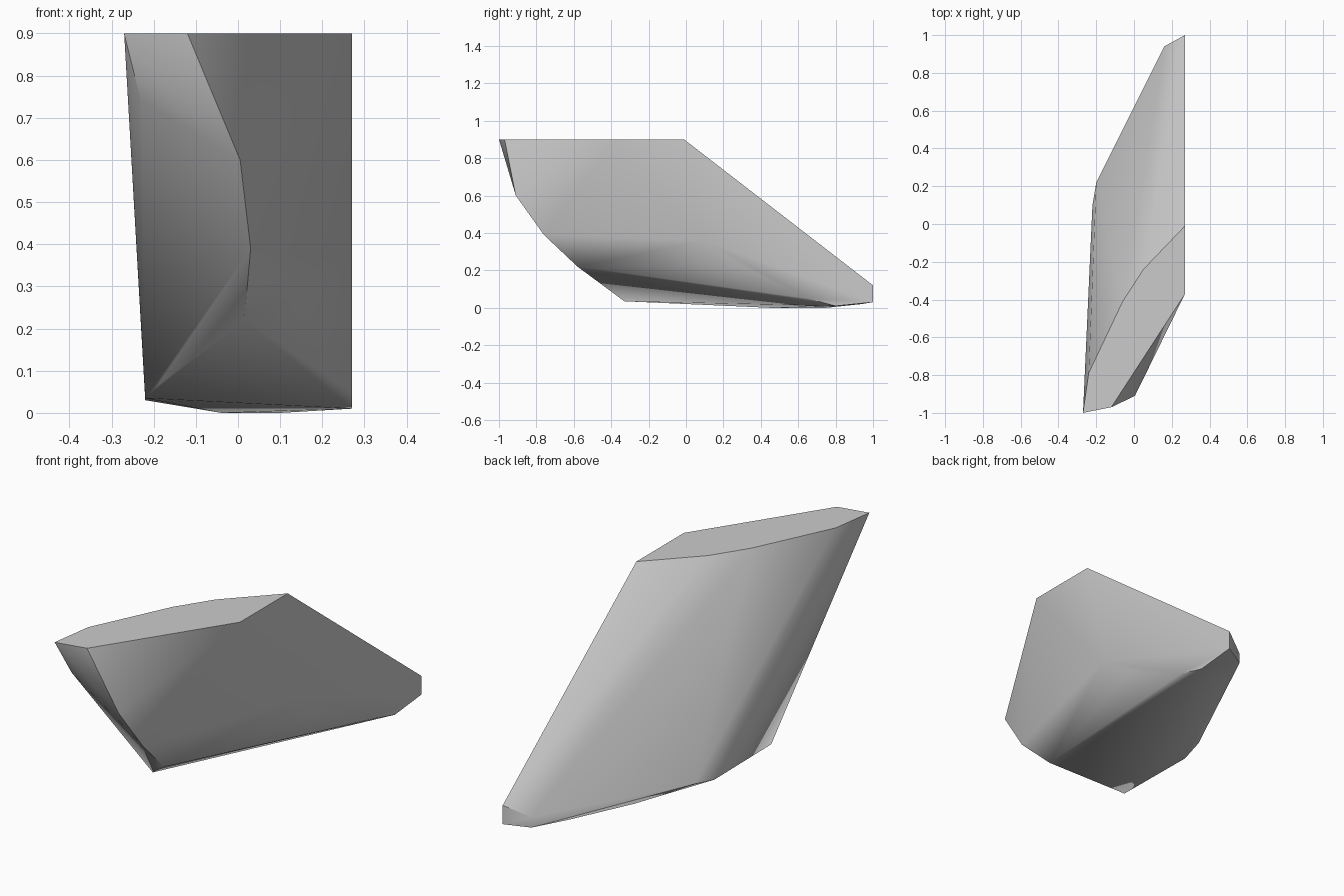
import bpy
import bmesh
from math import radians

default_cube = bpy.data.objects.get("Cube")
if default_cube:
    bpy.data.objects.remove(default_cube, do_unlink=True)

SIDE = 0.27      # plane of the flat side wall
TOP = 0.9        # plane of the flat cap


def make_material(name, colour):
    material = bpy.data.materials.new(name)
    material.use_nodes = True
    material.diffuse_color = colour
    shader = next(n for n in material.node_tree.nodes if n.type == 'BSDF_PRINCIPLED')
    shader.inputs["Base Color"].default_value = colour
    shader.inputs["Roughness"].default_value = 0.8
    return material


def hull_object(name, points, material, smooth_angle):
    """Skin a convex solid over the outline points and smooth its soft edges."""
    mesh = bpy.data.meshes.new(name)
    bm = bmesh.new()
    for point in points:
        bm.verts.new(point)
    bmesh.ops.convex_hull(bm, input=bm.verts[:])
    loose = [v for v in bm.verts if not v.link_faces]
    bmesh.ops.delete(bm, geom=loose, context='VERTS')
    # Merge coplanar triangles of the cap and the side wall
    bmesh.ops.dissolve_limit(bm, angle_limit=radians(1),
                             verts=bm.verts[:], edges=bm.edges[:])
    bmesh.ops.recalc_face_normals(bm, faces=bm.faces[:])
    bm.to_mesh(mesh)
    bm.free()
    mesh.materials.append(material)
    obj = bpy.data.objects.new(name, mesh)
    bpy.context.collection.objects.link(obj)
    bpy.ops.object.select_all(action='DESELECT')
    obj.select_set(True)
    bpy.context.view_layer.objects.active = obj
    bpy.ops.object.shade_smooth_by_angle(angle=smooth_angle)
    return obj


# Flat cap outline (x, y)
cap = [(SIDE, -.37), (SIDE, -.01), (.05, -.24), (-.06, -.41),
       (-.24, -.79), (-.27, -1), (-.12, -.97)]

# Flat side wall outline (y, z), below the cap
wall = [(1, .12), (1, .03), (.8, .01), (.65, .05), (.3, .22), (.1, .36)]

# Chipped front facet, below the cap
front_facet = [(.005, -.91, .6), (.03, -.76, .39), (.015, -.58, .22),
               (-.19, -.37, .065), (-.23, -.93, .74)]

# Lower rim round the narrow side and the back
lower_rim = [(-.22, -.33, .035), (-.22, .1, .03), (-.2, .22, .05),
             (0, .62, .06), (.16, .94, .07), (.16, .94, .02)]

# Shallow keel under the body
keel = [(-.13, -.1, .03), (-.04, .45, 0), (.1, .75, 0)]

points = [(x, y, TOP) for x, y in cap]
points += [(SIDE, y, z) for y, z in wall]
points += front_facet + lower_rim + keel

stone_grey = make_material("stone grey", (.6, .6, .6, 1))
hull_object("stone_shard", points, stone_grey, radians(40))
